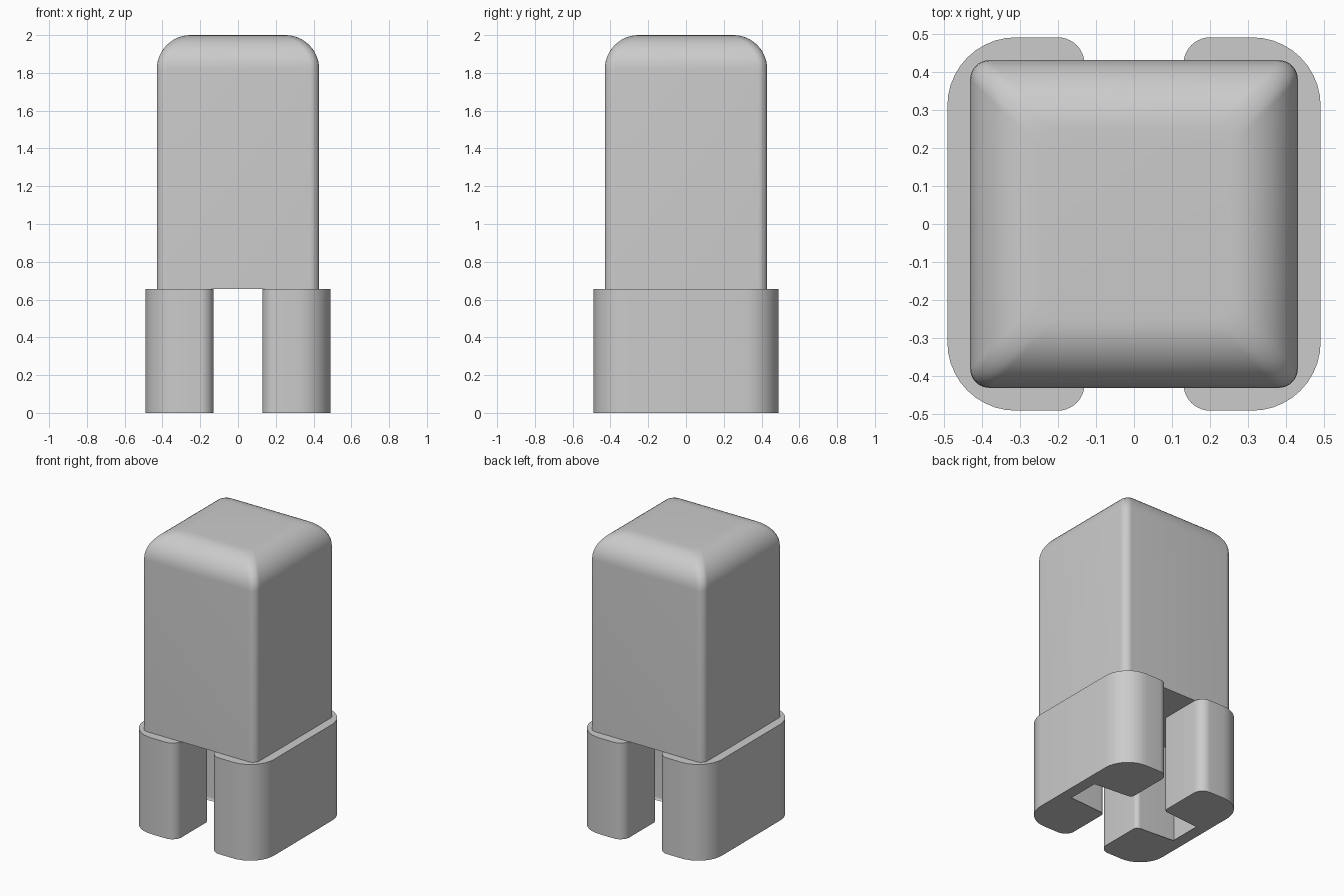
import bpy, bmesh
from math import sin, cos, pi
from mathutils import Vector

cube = bpy.data.objects.get("Cube")
if cube:
    bpy.data.objects.remove(cube)

TOP, JOIN = 2.0, 0.655
BODY, OUTER, GAP = 0.43, 0.49, 0.13
CROWN = 0.18

grey = bpy.data.materials.new("light_grey")
grey.use_nodes = True
colour = (0.6, 0.6, 0.6, 1)
grey.diffuse_color = colour
grey.node_tree.nodes["Principled BSDF"].inputs["Base Color"].default_value = colour


def rounded_outline(corners, steps=10):
    """Fillet each right-angled (x, y, radius) corner of a closed outline."""
    points = []
    for i, (x, y, r) in enumerate(corners):
        p = Vector((x, y))
        if r == 0:
            points.append(p)
            continue
        a = (Vector(corners[i - 1][:2]) - p).normalized()
        b = (Vector(corners[(i + 1) % len(corners)][:2]) - p).normalized()
        centre = p + (a + b) * r
        for k in range(steps + 1):
            t = k / steps * pi / 2
            points.append(centre - b * r * cos(t) - a * r * sin(t))
    return points


def finish(name, bm):
    bmesh.ops.recalc_face_normals(bm, faces=bm.faces)
    mesh = bpy.data.meshes.new(name)
    bm.to_mesh(mesh)
    bm.free()
    mesh.materials.append(grey)
    obj = bpy.data.objects.new(name, mesh)
    bpy.context.collection.objects.link(obj)
    bpy.ops.object.select_all(action="DESELECT")
    obj.select_set(True)
    bpy.context.view_layer.objects.active = obj
    bpy.ops.object.shade_smooth_by_angle(angle=pi / 6)


def loft(bm, rings):
    """Skin stacked (outline, height) rings and cap both ends."""
    loops = [[bm.verts.new((p.x, p.y, z)) for p in ring] for ring, z in rings]
    for low, high in zip(loops, loops[1:]):
        for i in range(len(low)):
            bm.faces.new((low[i - 1], low[i], high[i], high[i - 1]))
    bm.faces.new(loops[0])
    bm.faces.new(loops[-1])


# Tall body with softened upright edges and a rounded crown
def square(half, r=0.05):
    return rounded_outline([(-half, -half, r), (half, -half, r),
                            (half, half, r), (-half, half, r)])


rings = [(square(BODY), JOIN)]
for k in range(13):
    t = k / 12 * pi / 2
    rings.append((square(BODY - CROWN * (1 - cos(t))), TOP - CROWN + CROWN * sin(t)))
bm = bmesh.new()
loft(bm, rings)
finish("body", bm)

# Paired feet on each side, joined by a thin outer wall
back_half = [(BODY, GAP, 0), (GAP, GAP, 0.03), (GAP, OUTER, 0.07), (OUTER, OUTER, CROWN)]
corners = back_half + [(x, -y, r) for x, y, r in reversed(back_half)]
for name, side in (("left_leg", 1), ("right_leg", -1)):
    outline = rounded_outline([(x * side, y, r) for x, y, r in corners])
    bm = bmesh.new()
    loft(bm, [(outline, 0), (outline, JOIN)])
    rim = [e for e in bm.edges if all(v.co.z < 0.001 for v in e.verts)]
    bmesh.ops.bevel(bm, geom=rim, offset=0.02, segments=4, profile=0.5,
                    affect="EDGES", clamp_overlap=False)
    finish(name, bm)
